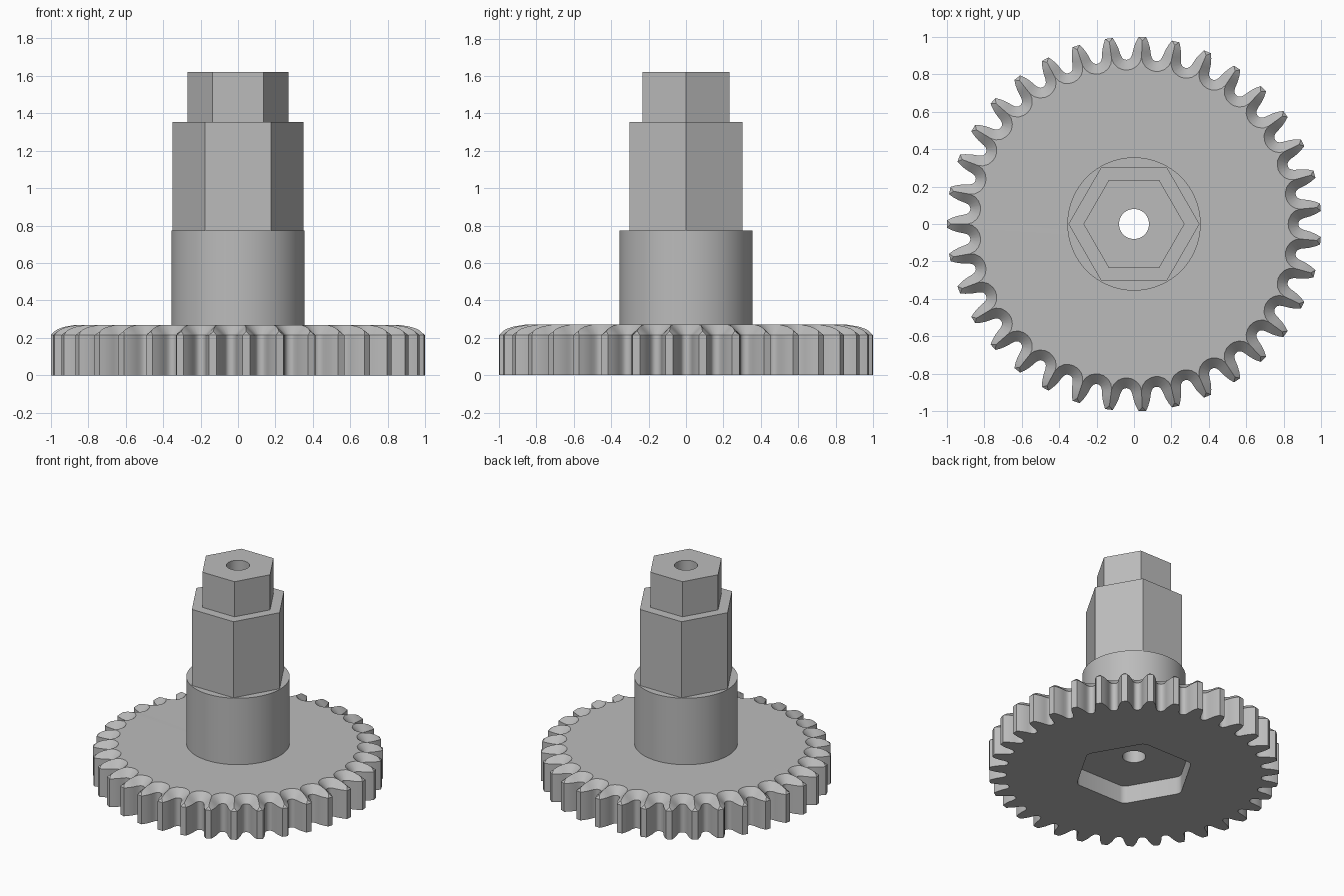
import bpy, bmesh, math
from mathutils import Matrix, Vector

cube = bpy.data.objects.get("Cube")
if cube:
    bpy.data.objects.remove(cube, do_unlink=True)

grey = bpy.data.materials.new("plain_grey")
grey.use_nodes = True
colour = (0.5, 0.5, 0.5, 1)
grey.diffuse_color = colour
grey.node_tree.nodes["Principled BSDF"].inputs["Base Color"].default_value = colour

TEETH = 35
GEAR_TOP = 0.27
CHAMFER = 0.055
BORE = 0.08


def make_object(name, bm):
    bmesh.ops.recalc_face_normals(bm, faces=bm.faces)
    mesh = bpy.data.meshes.new(name)
    bm.to_mesh(mesh)
    bm.free()
    mesh.materials.append(grey)
    obj = bpy.data.objects.new(name, mesh)
    bpy.context.collection.objects.link(obj)
    return obj


def prism(name, sides, radius, bottom, top, rounding=0):
    """Upright prism with a corner on the y axis."""
    bm = bmesh.new()
    place = Matrix.Translation((0, 0, (bottom + top) / 2)) @ Matrix.Rotation(math.pi / 2, 4, 'Z')
    bmesh.ops.create_cone(bm, cap_ends=True, segments=sides, radius1=radius,
                          radius2=radius, depth=top - bottom, matrix=place)
    if rounding:
        upright = [e for e in bm.edges if abs(e.verts[0].co.z - e.verts[1].co.z) > 0.01]
        bmesh.ops.bevel(bm, geom=upright, offset=rounding, segments=4, profile=0.5, affect='EDGES')
    return make_object(name, bm)


def make_gear():
    # Half tooth from gap centre to tip: radius and angle from the tooth's middle
    half = [(0.878, 180 / TEETH), (0.879, 4.6), (0.883, 4.05), (0.891, 3.6),
            (0.905, 3.2), (0.925, 2.9), (0.946, 2.57), (0.975, 1.9), (1.0, 1.15)]
    low = [Vector((r * math.cos(math.radians(a)), r * math.sin(math.radians(a)))) for r, a in half]
    outline = []
    for i, p in enumerate(low):
        if i == 0:
            inward = -p.normalized()
        elif i == len(low) - 1:
            inward = Vector((-1, -1)).normalized()
        else:
            t = (low[i + 1] - low[i - 1]).normalized()
            inward = Vector((t.y, -t.x))
            if inward.y > 0:
                inward = -inward
        reach = p.y / -inward.y
        ridge = reach <= CHAMFER
        up = p + inward * min(CHAMFER, reach)
        z = GEAR_TOP - CHAMFER + (min(CHAMFER, p.y) if ridge else CHAMFER)
        outline.append((p, up, z, ridge))

    bm = bmesh.new()
    base, shoulder, crest, ridges = [], [], [], []
    # Each tooth mirrors the half profile about its own middle
    for k in range(TEETH):
        turn = Matrix.Rotation((k + 0.5) * math.tau / TEETH, 3, 'Z')
        for side, part in ((-1, outline[1:]), (1, outline[::-1])):
            for p, up, z, ridge in part:
                base.append(bm.verts.new(turn @ Vector((p.x, side * p.y, 0))))
                shoulder.append(bm.verts.new(turn @ Vector((p.x, side * p.y, GEAR_TOP - CHAMFER))))
                crest.append(bm.verts.new(turn @ Vector((up.x, side * up.y, z))))
                ridges.append(ridge)
    count = len(base)
    for i in range(count):
        j = (i + 1) % count
        bm.faces.new((base[i], base[j], shoulder[j], shoulder[i]))
        bm.faces.new((shoulder[i], shoulder[j], crest[j], crest[i]))
    bm.faces.new(base[::-1])
    bm.faces.new([v for v, ridge in zip(crest, ridges) if not ridge])
    # Small peak where the flat top runs into each tooth ridge
    for i in range(count):
        if ridges[i] and not ridges[i - 1]:
            j = i
            while ridges[j]:
                j += 1
            bm.faces.new((crest[i - 1], crest[i], crest[j]))
    bmesh.ops.remove_doubles(bm, verts=bm.verts, dist=0.0002)
    return make_object("gear_wheel", bm)


def cut(obj, cutter):
    mod = obj.modifiers.new("cut", 'BOOLEAN')
    mod.operation = 'DIFFERENCE'
    mod.solver = 'EXACT'
    mod.object = cutter
    bpy.context.view_layer.objects.active = obj
    bpy.ops.object.modifier_apply(modifier=mod.name)


# Gear and stepped shaft
gear = make_gear()
parts = [gear,
         prism("round_collar", 96, 0.356, GEAR_TOP, 0.775),
         prism("hex_shaft", 6, 0.35, 0.775, 1.353),
         prism("hex_tip", 6, 0.27, 1.353, 1.62)]

# Hex socket underneath and the bore through everything
socket = prism("socket_cutter", 6, 0.42, -0.2, 0.135, rounding=0.03)
bore = prism("bore_cutter", 48, BORE, -0.5, 2)
cut(gear, socket)
for part in parts:
    cut(part, bore)
for cutter in (socket, bore):
    bpy.data.objects.remove(cutter, do_unlink=True)

for part in parts:
    bpy.ops.object.select_all(action='DESELECT')
    part.select_set(True)
    bpy.context.view_layer.objects.active = part
    bpy.ops.object.shade_smooth_by_angle(angle=math.radians(30))
